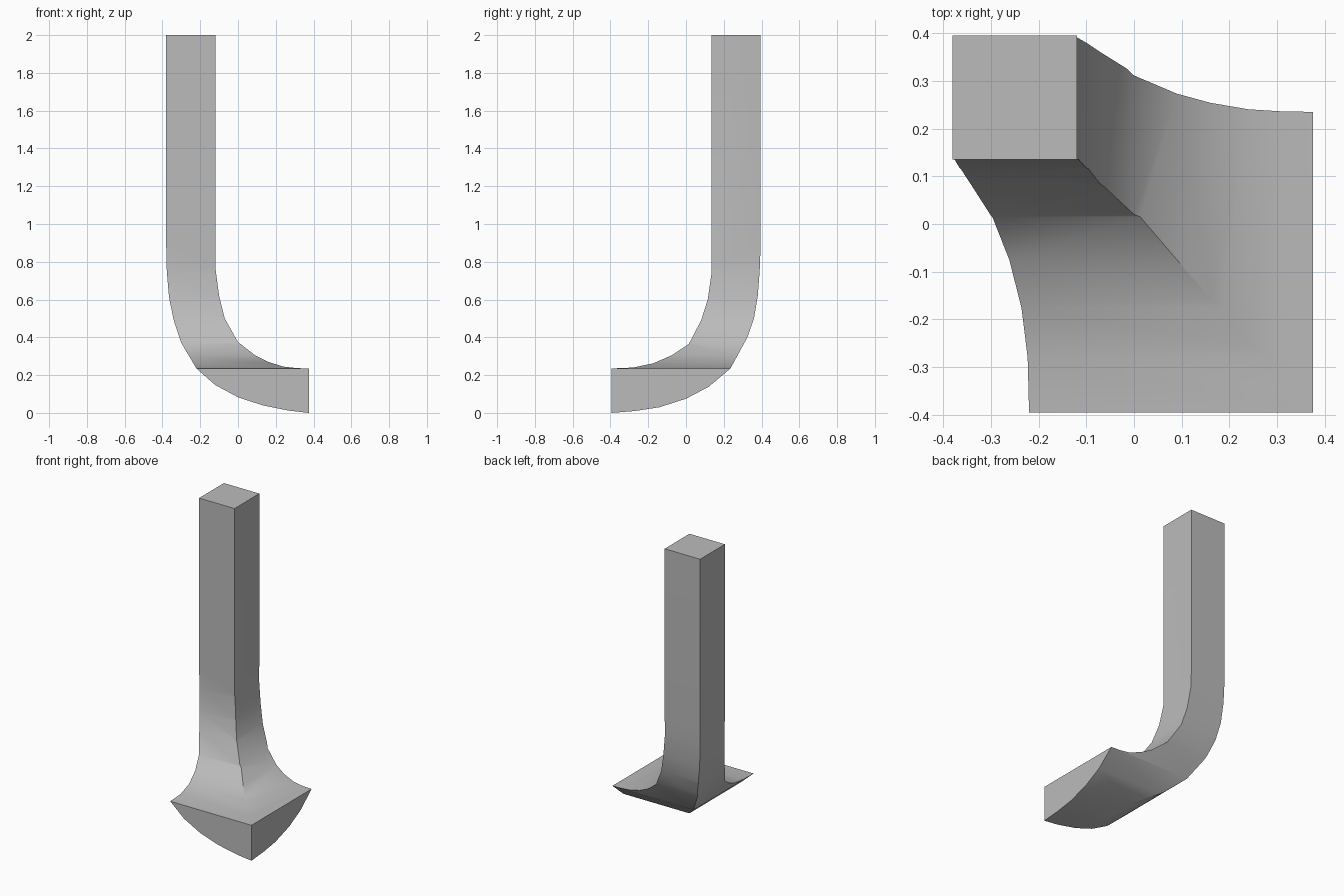
import bpy
import bmesh
from mathutils import Vector

if "Cube" in bpy.data.objects:
    bpy.data.objects.remove(bpy.data.objects["Cube"], do_unlink=True)

GREY = (0.5, 0.5, 0.5, 1.0)
mat = bpy.data.materials.new("plain grey")
mat.use_nodes = True
mat.diffuse_color = GREY
mat.node_tree.nodes["Principled BSDF"].inputs["Base Color"].default_value = GREY


def extruded_profile(name, points, place, depth):
    """Extrude a closed side profile along the given depth vector."""
    bm = bmesh.new()
    face = bm.faces.new([bm.verts.new(place(u, z)) for u, z in points])
    moved = bmesh.ops.extrude_face_region(bm, geom=[face])["geom"]
    verts = [v for v in moved if isinstance(v, bmesh.types.BMVert)]
    bmesh.ops.translate(bm, verts=verts, vec=depth)
    bmesh.ops.recalc_face_normals(bm, faces=bm.faces)
    mesh = bpy.data.meshes.new(name)
    bm.to_mesh(mesh)
    bm.free()
    mesh.materials.append(mat)
    obj = bpy.data.objects.new(name, mesh)
    bpy.context.collection.objects.link(obj)
    return obj


# Hooked side profiles: outer curve from toe to top, then inner curve back
x_profile = [(0.375, 0), (0.27, 0.012), (0.13, 0.04), (0, 0.083), (-0.12, 0.147),
             (-0.22, 0.235), (-0.30, 0.37), (-0.34, 0.49), (-0.365, 0.61),
             (-0.377, 0.75), (-0.38, 0.88), (-0.38, 2),
             (-0.12, 2), (-0.12, 0.77), (-0.10, 0.62), (-0.07, 0.50),
             (0, 0.375), (0.09, 0.305), (0.16, 0.27), (0.24, 0.245),
             (0.31, 0.237), (0.375, 0.235)]
y_profile = [(-0.395, 0), (-0.27, 0.01), (-0.14, 0.03), (0, 0.075), (0.12, 0.138),
             (0.235, 0.235), (0.325, 0.40), (0.36, 0.50), (0.38, 0.62),
             (0.39, 0.75), (0.395, 0.88), (0.395, 2),
             (0.135, 2), (0.135, 0.74), (0.115, 0.60), (0.08, 0.49),
             (0.015, 0.365), (-0.075, 0.305), (-0.175, 0.262),
             (-0.28, 0.24), (-0.395, 0.235)]

# The post is the overlap of the two hooked slabs
post = extruded_profile("curved_post", x_profile,
                        lambda u, z: (u, -1, z), Vector((0, 2, 0)))
cutter = extruded_profile("side_profile_cutter", y_profile,
                          lambda u, z: (-1, u, z), Vector((2, 0, 0)))
cutter.hide_render = True

overlap = post.modifiers.new("overlap", "BOOLEAN")
overlap.operation = "INTERSECT"
overlap.solver = "EXACT"
overlap.object = cutter

# Bake the overlap, then smooth the curves and keep the corners crisp
bpy.ops.object.select_all(action="DESELECT")
post.select_set(True)
bpy.context.view_layer.objects.active = post
bpy.ops.object.modifier_apply(modifier=overlap.name)
bpy.data.objects.remove(cutter, do_unlink=True)
bpy.ops.object.shade_smooth_by_angle(angle=0.6)
